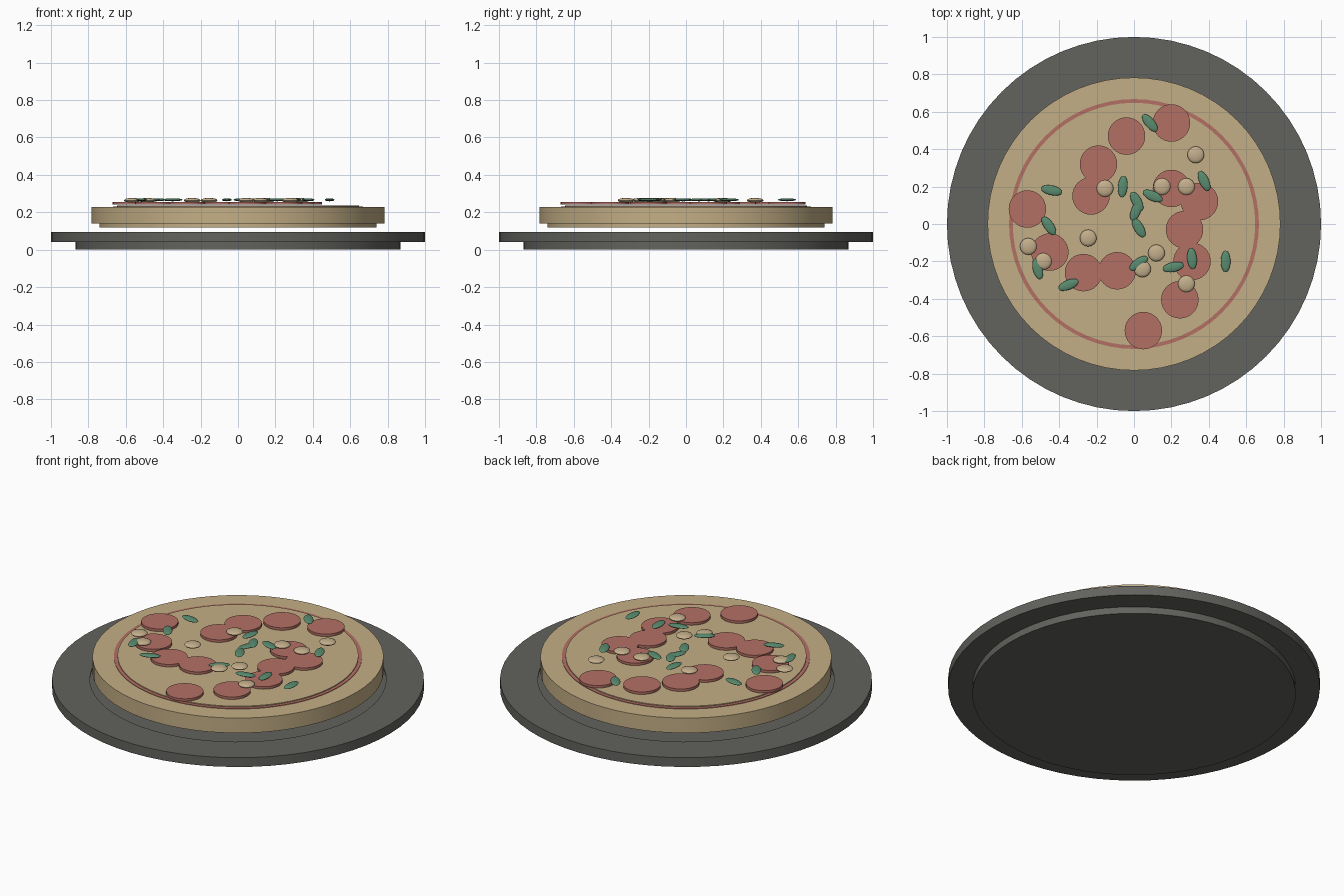
import bpy
import math

if "Cube" in bpy.data.objects:
    bpy.data.objects.remove(bpy.data.objects["Cube"])


def material(name, srgb):
    m = bpy.data.materials.new(name)
    lin = [((c / 255 + 0.055) / 1.055) ** 2.4 for c in srgb]
    m.diffuse_color = (*lin, 1)
    m.use_nodes = True
    m.node_tree.nodes["Principled BSDF"].inputs["Base Color"].default_value = m.diffuse_color
    return m


STONE = material("dark grey", (98, 98, 94))
DOUGH = material("baked dough", (196, 175, 134))
SAUCE = material("tomato red", (180, 112, 100))
MEAT = material("sausage red", (180, 112, 100))
LEAF = material("leaf green", (90, 140, 112))
MUSHROOM = material("mushroom beige", (196, 175, 140))


def finish(obj, name, mat):
    obj.name = name
    obj.data.materials.append(mat)
    bpy.ops.object.shade_smooth_by_angle(angle=math.radians(35))
    return obj


def disc(name, r, z0, z1, mat, x=0, y=0, sides=64):
    bpy.ops.mesh.primitive_cylinder_add(vertices=sides, radius=r, depth=z1 - z0,
                                        location=(x, y, (z0 + z1) / 2))
    return finish(bpy.context.object, name, mat)


def blob(name, x, y, z, size, mat, angle=0):
    bpy.ops.mesh.primitive_uv_sphere_add(segments=16, ring_count=8, radius=1,
                                         location=(x, y, z),
                                         rotation=(0, 0, math.radians(angle)))
    obj = bpy.context.object
    obj.scale = size
    bpy.ops.object.transform_apply(location=False, rotation=False, scale=True)
    return finish(obj, name, mat)


def lathe(name, profile, mat, sides=64):
    """Revolve (radius, z) points; the ends are closed with flat caps."""
    verts, faces = [], []
    for r, z in profile:
        for i in range(sides):
            a = 2 * math.pi * i / sides
            verts.append((r * math.cos(a), r * math.sin(a), z))
    for k in range(len(profile) - 1):
        for i in range(sides):
            j = (i + 1) % sides
            a, b = k * sides, (k + 1) * sides
            faces.append((a + i, a + j, b + j, b + i))
    faces.append(tuple(reversed(range(sides))))
    last = (len(profile) - 1) * sides
    faces.append(tuple(last + i for i in range(sides)))
    mesh = bpy.data.meshes.new(name)
    mesh.from_pydata(verts, [], faces)
    obj = bpy.data.objects.new(name, mesh)
    bpy.context.collection.objects.link(obj)
    bpy.ops.object.select_all(action='DESELECT')
    obj.select_set(True)
    bpy.context.view_layer.objects.active = obj
    return finish(obj, name, mat)


# Serving plate with a stepped foot and a shallow recess
lathe("plate", [(0.87, 0), (0.87, 0.04), (1, 0.04), (1, 0.095),
                (0.797, 0.095), (0.797, 0.088)], STONE)

# Dough base, crust, sauce and cheese layers
disc("dough_base", 0.74, 0.12, 0.14, DOUGH)
disc("crust", 0.783, 0.14, 0.229, DOUGH)
disc("sauce", 0.668, 0.22, 0.232, SAUCE)
disc("cheese", 0.648, 0.225, 0.237, DOUGH)

# Sausage slices
SLICES = [(.20, .54), (-.04, .47), (-.19, .32), (-.23, .15), (-.57, .08),
          (-.45, -.15), (-.27, -.26), (-.09, -.25), (.05, -.57), (.245, -.405),
          (.31, -.20), (.27, -.03), (.35, .12), (.20, .19)]
for x, y in SLICES:
    disc("sausage_slice", 0.1, 0.241, 0.256, MEAT, x, y, 32)

# Mushroom pieces
MUSHROOMS = [(.33, .37), (.28, .20), (.15, .20), (-.155, .19), (-.245, -.075),
             (-.565, -.12), (-.485, -.20), (.045, -.24), (.12, -.155), (.28, -.32)]
for x, y in MUSHROOMS:
    blob("mushroom", x, y, 0.264, (0.045, 0.045, 0.013), MUSHROOM)

# Herb leaves: x, y, turn in degrees
LEAVES = [(.085, .54, -50), (-.44, .18, -12), (-.06, .20, 85), (.375, .23, -65),
          (.10, .15, -25), (.015, .12, -62), (.01, .07, 70), (.025, -.02, -60),
          (-.455, -.01, -55), (-.515, -.24, -75), (-.35, -.325, 22),
          (.025, -.21, 35), (.21, -.23, 12), (.31, -.185, -85), (.49, -.20, 90)]
for x, y, turn in LEAVES:
    blob("herb_leaf", x, y, 0.267, (0.058, 0.026, 0.008), LEAF, turn)
